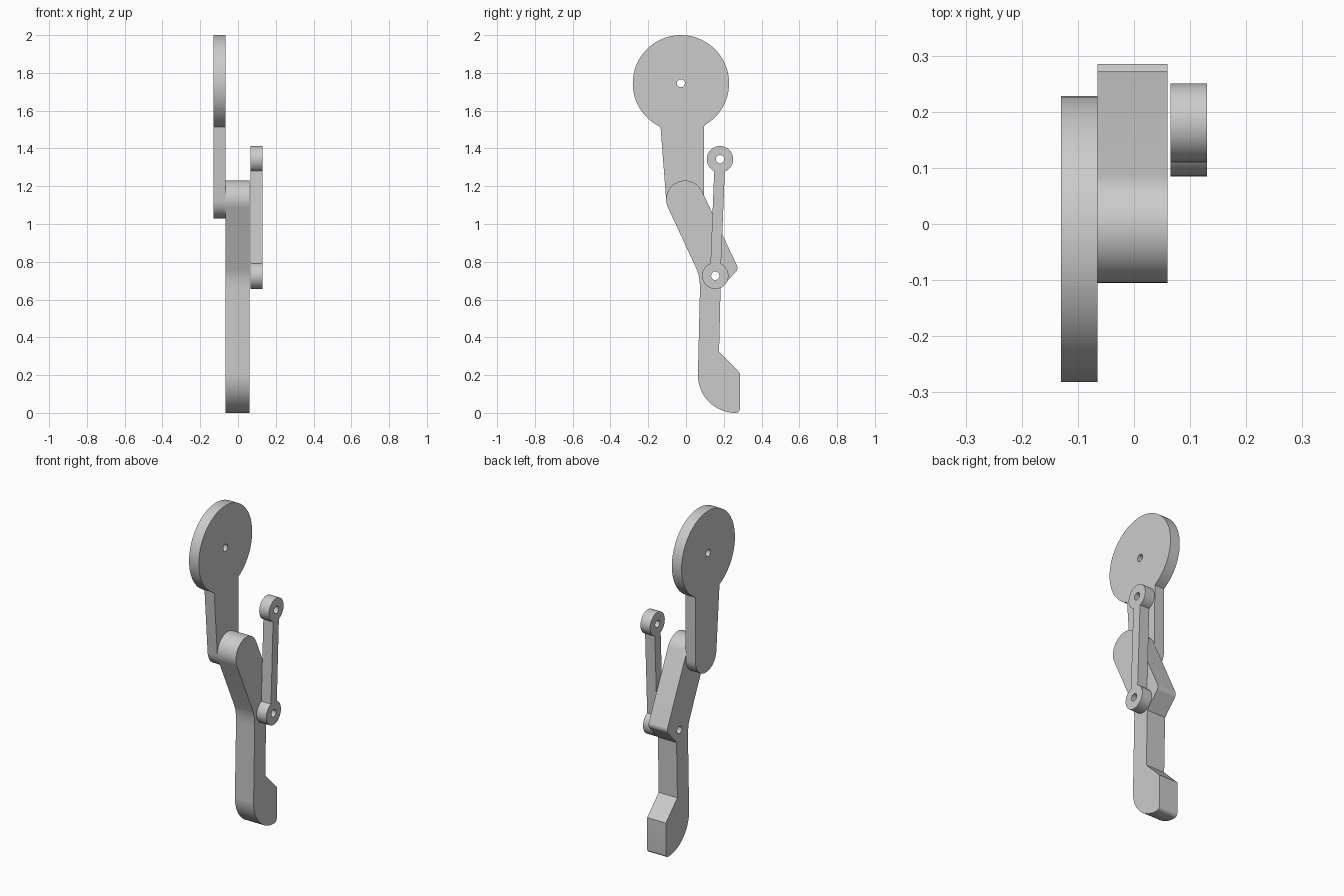
import bpy
import bmesh
from math import sin, cos, asin, atan2, hypot, radians, pi, tau
from mathutils import Matrix

cube = bpy.data.objects.get("Cube")
if cube:
    bpy.data.objects.remove(cube, do_unlink=True)

grey = bpy.data.materials.new("plain grey")
grey.use_nodes = True
grey.diffuse_color = (0.6, 0.6, 0.6, 1)
grey.node_tree.nodes["Principled BSDF"].inputs["Base Color"].default_value = (0.6, 0.6, 0.6, 1)

# Profile axes: local x -> world y, local y -> world z, local z -> world x
SIDEWAYS = Matrix(((0, 0, 1, 0), (1, 0, 0, 0), (0, 1, 0, 0), (0, 0, 0, 1)))


def arc(center, r, start, end, n=24):
    """Points along an arc, angles in radians."""
    steps = [start + (end - start) * i / n for i in range(n + 1)]
    return [(center[0] + r * cos(a), center[1] + r * sin(a)) for a in steps]


def darc(center, r, start, end, n=24):
    return arc(center, r, radians(start), radians(end), n)


def hole(center, r):
    return arc(center, r, 0, tau, 32)[:-1]


def plate(name, x0, x1, loops):
    """Solid plate between x0 and x1; the first loop is the outline, the rest are holes."""
    curve = bpy.data.curves.new(name + "_profile", "CURVE")
    curve.dimensions = "2D"
    curve.fill_mode = "BOTH"
    curve.extrude = (x1 - x0) / 2
    for loop in loops:
        spline = curve.splines.new("POLY")
        spline.points.add(len(loop) - 1)
        for point, (y, z) in zip(spline.points, loop):
            point.co = (y, z, 0, 1)
        spline.use_cyclic_u = True
    helper = bpy.data.objects.new(name + "_profile", curve)
    bpy.context.collection.objects.link(helper)
    bpy.context.view_layer.update()
    depsgraph = bpy.context.evaluated_depsgraph_get()
    mesh = bpy.data.meshes.new_from_object(helper.evaluated_get(depsgraph))
    bpy.data.objects.remove(helper, do_unlink=True)

    # Weld caps to sides and stand the plate upright
    bm = bmesh.new()
    bm.from_mesh(mesh)
    bmesh.ops.remove_doubles(bm, verts=bm.verts, dist=0.0002)
    bm.transform(Matrix.Translation(((x0 + x1) / 2, 0, 0)) @ SIDEWAYS)
    bmesh.ops.recalc_face_normals(bm, faces=bm.faces)
    bm.to_mesh(mesh)
    bm.free()
    mesh.materials.clear()
    mesh.materials.append(grey)
    obj = bpy.data.objects.new(name, mesh)
    bpy.context.collection.objects.link(obj)
    bpy.ops.object.select_all(action="DESELECT")
    obj.select_set(True)
    bpy.context.view_layer.objects.active = obj
    bpy.ops.object.shade_smooth_by_angle(angle=radians(30))
    return obj


pivot = (-0.005, 1.13)
knee = (0.155, 0.726)
rod_top = (0.18, 1.343)
disc = (-0.027, 1.745)

# Upper link: large disc with a tapering arm down to the pivot
plate("upper_link", -0.13, -0.065, [
    darc(disc, 0.255, -61, 245, 72) + darc(pivot, 0.1, 185, 360),
    hole(disc, 0.021),
])

# Lower leg: slanted thigh, bent knee, straight shin and rounded foot
leg = (
    darc(pivot, 0.1, 25, 205)
    + [(0.058, 0.757), (0.067, 0.73), (0.072, 0.70), (0.074, 0.66)]
    + darc((0.263, 0.2), 0.2, 180, 270)
    + darc((0.263, 0.022), 0.022, 280, 360, 6)
    + [(0.285, 0.212), (0.175, 0.323), (0.183, 0.66)]
    + darc((0.24, 0.768), 0.032, -42, 25, 8)
)
plate("lower_leg", -0.065, 0.06, [leg, hole(knee, 0.022)])

# Connecting rod: slim bar between two round bosses
boss_r, half_bar = 0.07, 0.028
axis = atan2(rod_top[1] - knee[1], rod_top[0] - knee[0])
neck = asin(half_bar / boss_r)
plate("connecting_rod", 0.065, 0.13, [
    arc(knee, boss_r, axis + neck, axis + tau - neck, 40)
    + arc(rod_top, boss_r, axis + pi + neck, axis + pi + tau - neck, 40),
    hole(knee, 0.022),
    hole(rod_top, 0.022),
])
